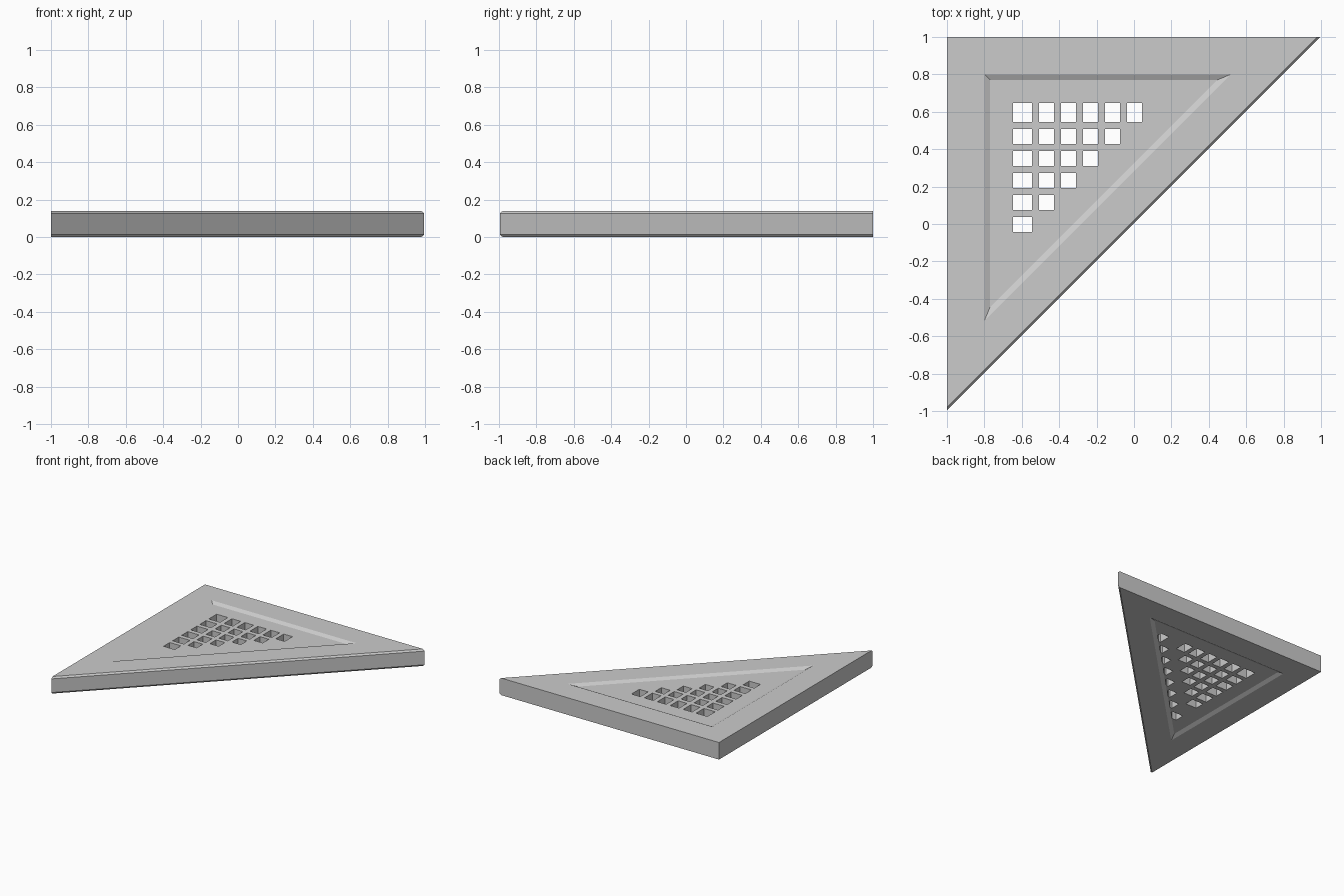
import bpy, bmesh

if "Cube" in bpy.data.objects:
    bpy.data.objects.remove(bpy.data.objects["Cube"])

H = 0.14          # plate thickness
BEVEL = 0.014     # chamfer on the long edge
DEPTH = 0.015     # depth of the recessed panels


def tri(inset, diag, z):
    """Right triangle inset from its two legs and (perpendicular) from its diagonal."""
    d = diag * 2 ** 0.5
    lo, hi = -1 + inset, 1 - inset
    return [(lo, hi, z), (lo, lo + d, z), (hi - d, hi, z)]


def loft(bm, rings):
    """Closed solid through a stack of equal-sized rings, bottom to top."""
    vs = [[bm.verts.new(p) for p in r] for r in rings]
    n = len(vs[0])
    for a, b in zip(vs, vs[1:]):
        for i in range(n):
            j = (i + 1) % n
            bm.faces.new((a[i], a[j], b[j], b[i]))
    bm.faces.new(vs[0][::-1])
    bm.faces.new(vs[-1])


def make(name, solids):
    bm = bmesh.new()
    for rings in solids:
        loft(bm, rings)
    bmesh.ops.recalc_face_normals(bm, faces=bm.faces)
    me = bpy.data.meshes.new(name)
    bm.to_mesh(me)
    bm.free()
    ob = bpy.data.objects.new(name, me)
    bpy.context.collection.objects.link(ob)
    return ob


def cut(target, cutter):
    cutter.hide_render = True
    mod = target.modifiers.new("cut", 'BOOLEAN')
    mod.operation = 'DIFFERENCE'
    mod.solver = 'EXACT'
    mod.object = cutter
    bpy.context.view_layer.objects.active = target
    bpy.ops.object.modifier_apply(modifier=mod.name)
    bpy.data.objects.remove(cutter)


# Triangular plate, chamfered along the long edge
plate = make("triangular_plate", [[
    tri(0, BEVEL, 0), tri(0, 0.003, BEVEL),
    tri(0, 0.003, H - BEVEL), tri(0, BEVEL, H)]])

# Recessed panels with sloped walls, top and bottom
cut(plate, make("panel_cutter", [
    [tri(0.23, 0.23, H - DEPTH), tri(0.2, 0.2, H), tri(0.2, 0.2, H + 0.1)],
    [tri(0.2, 0.2, -0.1), tri(0.2, 0.2, 0), tri(0.23, 0.23, DEPTH)]]))


# Grille cells: the first row and column are a little wider
def cell(i):
    c, h = (-0.596, 0.051) if i == 0 else (-0.468 + 0.1176 * (i - 1), 0.04)
    return c - h, c + h


holes, pockets = [], []
for i in range(8):
    for j in range(8 - i):
        x0, x1 = cell(i)
        y1, y0 = (-v for v in cell(j))
        if i + j <= 5:      # through holes
            pts = [(x0, y0), (x1, y0), (x1, y1), (x0, y1)]
            holes.append([[(x, y, z) for x, y in pts] for z in (-0.1, H + 0.1)])
        elif i + j == 7:    # blind pockets along the diagonal, underside only
            k = max(0.01, x1 - y0 + 0.33)
            pts = [(x0, y0), (x1 - k, y0), (x1, y0 + k), (x1, y1), (x0, y1)]
            pockets.append([[(x, y, z) for x, y in pts] for z in (-0.1, 0.09)])
cut(plate, make("grille_cutter", holes + pockets))
